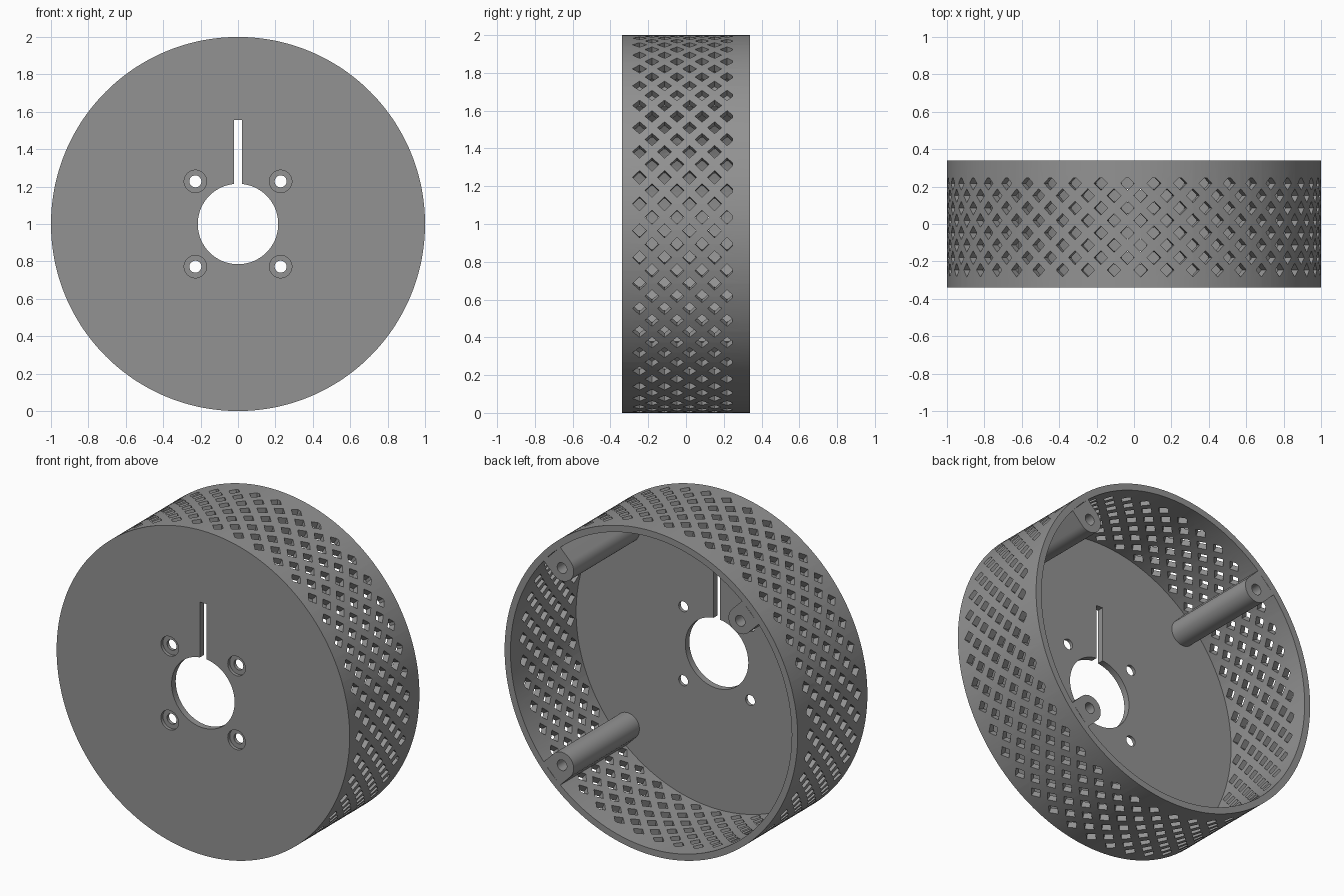
import bpy, bmesh, math
from mathutils import Vector

if "Cube" in bpy.data.objects:
    bpy.data.objects.remove(bpy.data.objects["Cube"])

R, INNER = 1.0, 0.96           # outer and inner wall radius
FRONT, BACK, PLATE = -0.34, 0.34, -0.30
COUNT = 44                     # diamonds around each row
HALF = 0.037                   # half diagonal of a diamond

grey = bpy.data.materials.new("grey")
grey.diffuse_color = (0.29, 0.29, 0.29, 1)
grey.use_nodes = True
grey.node_tree.nodes["Principled BSDF"].inputs["Base Color"].default_value = grey.diffuse_color


def finish(name, bm):
    bmesh.ops.recalc_face_normals(bm, faces=bm.faces)
    mesh = bpy.data.meshes.new(name)
    bm.to_mesh(mesh)
    bm.free()
    mesh.materials.append(grey)
    obj = bpy.data.objects.new(name, mesh)
    bpy.context.collection.objects.link(obj)
    return obj


def prism(bm, outline, offset):
    """Solid between an outline and the same outline moved by offset."""
    a = [bm.verts.new(p) for p in outline]
    b = [bm.verts.new(Vector(p) + Vector(offset)) for p in outline]
    bm.faces.new(a)
    bm.faces.new(b[::-1])
    for i in range(len(a)):
        j = (i + 1) % len(a)
        bm.faces.new((a[j], a[i], b[i], b[j]))


def circle(x, z, r, y, n=48):
    return [(x + r * math.cos(2 * math.pi * i / n), y,
             z + r * math.sin(2 * math.pi * i / n)) for i in range(n)]


def cut(obj, cutter, solver='EXACT'):
    cutter.hide_render = True
    mod = obj.modifiers.new("cut", 'BOOLEAN')
    mod.operation, mod.solver, mod.object = 'DIFFERENCE', solver, cutter
    bpy.context.view_layer.objects.active = obj
    bpy.ops.object.modifier_apply(modifier=mod.name)
    bpy.data.objects.remove(cutter)


def smooth(obj):
    bpy.ops.object.select_all(action='DESELECT')
    obj.select_set(True)
    bpy.context.view_layer.objects.active = obj
    bpy.ops.object.shade_smooth_by_angle(angle=math.radians(30))


# Drum: closed front plate, thin wall, open back
bm = bmesh.new()
rings = [[bm.verts.new(p) for p in circle(0, 1, r, y, 176)]
         for r, y in ((R, FRONT), (R, BACK), (INNER, BACK), (INNER, PLATE))]
for a, b in zip(rings, rings[1:]):
    for i in range(len(a)):
        j = (i + 1) % len(a)
        bm.faces.new((a[i], a[j], b[j], b[i]))
bm.faces.new(rings[0])
bm.faces.new(rings[-1])
drum = finish("drum", bm)

# Staggered diamond perforation, trimmed flat near the back
bm = bmesh.new()
for k in range(2 * COUNT):
    ang = math.pi / COUNT * (k + 0.5)
    radial = Vector((math.cos(ang), 0, math.sin(ang)))
    tangent = Vector((-math.sin(ang), 0, math.cos(ang)))
    for row in range(4):
        y = (-0.18 if k % 2 == 0 else -0.246) + 0.1325 * row
        shape = [(-HALF, 0), (0, -HALF)]
        trim = 0.246 - y
        if trim < HALF:
            shape += [(trim, trim - HALF), (trim, HALF - trim)]
        else:
            shape += [(HALF, 0)]
        shape += [(0, HALF)]
        prism(bm, [Vector((0, y + v, 1)) + radial * 0.9 + tangent * t
                   for v, t in shape], radial * 0.2)
cut(drum, finish("diamond_cutter", bm), 'MANIFOLD')

# Centre hole with a slot above it
bm = bmesh.new()
prism(bm, circle(0, 1, 0.215, -0.4, 96), (0, 0.2, 0))
cut(drum, finish("centre_cutter", bm))
bm = bmesh.new()
prism(bm, [(-0.022, -0.4, 1.1), (0.022, -0.4, 1.1),
           (0.022, -0.4, 1.555), (-0.022, -0.4, 1.555)], (0, 0.2, 0))
cut(drum, finish("slot_cutter", bm))

# Four screw holes with a recess on the front
for r, depth in ((0.06, 0.08), (0.032, 0.2)):
    bm = bmesh.new()
    for sx in (-1, 1):
        for sz in (-1, 1):
            prism(bm, circle(0.228 * sx, 1 + 0.228 * sz, r, -0.4), (0, depth, 0))
    cut(drum, finish("screw_cutter", bm))
smooth(drum)

# Three screw posts: rounded towards the centre, joined to the wall
POST_R, POST_D = 0.08, 0.86
for name, deg in (("right_upper", 45), ("left_upper", 135), ("right_lower", -45)):
    ang = math.radians(deg)
    radial = Vector((math.cos(ang), 0, math.sin(ang)))
    tangent = Vector((-math.sin(ang), 0, math.cos(ang)))
    base = Vector((0, PLATE - 0.01, 1))
    shape = [(0.958, POST_R), (0.958, -POST_R)]
    shape += [(POST_D - POST_R * math.sin(math.pi * i / 24),
               -POST_R * math.cos(math.pi * i / 24)) for i in range(25)]
    bm = bmesh.new()
    prism(bm, [base + radial * d + tangent * t for d, t in shape],
          (0, BACK - PLATE + 0.01, 0))
    post = finish(name + "_post", bm)
    bm = bmesh.new()
    c = radial * POST_D
    prism(bm, circle(c.x, 1 + c.z, 0.033, 0.0, 32), (0, 0.5, 0))
    cut(post, finish("post_hole_cutter", bm))
    smooth(post)
